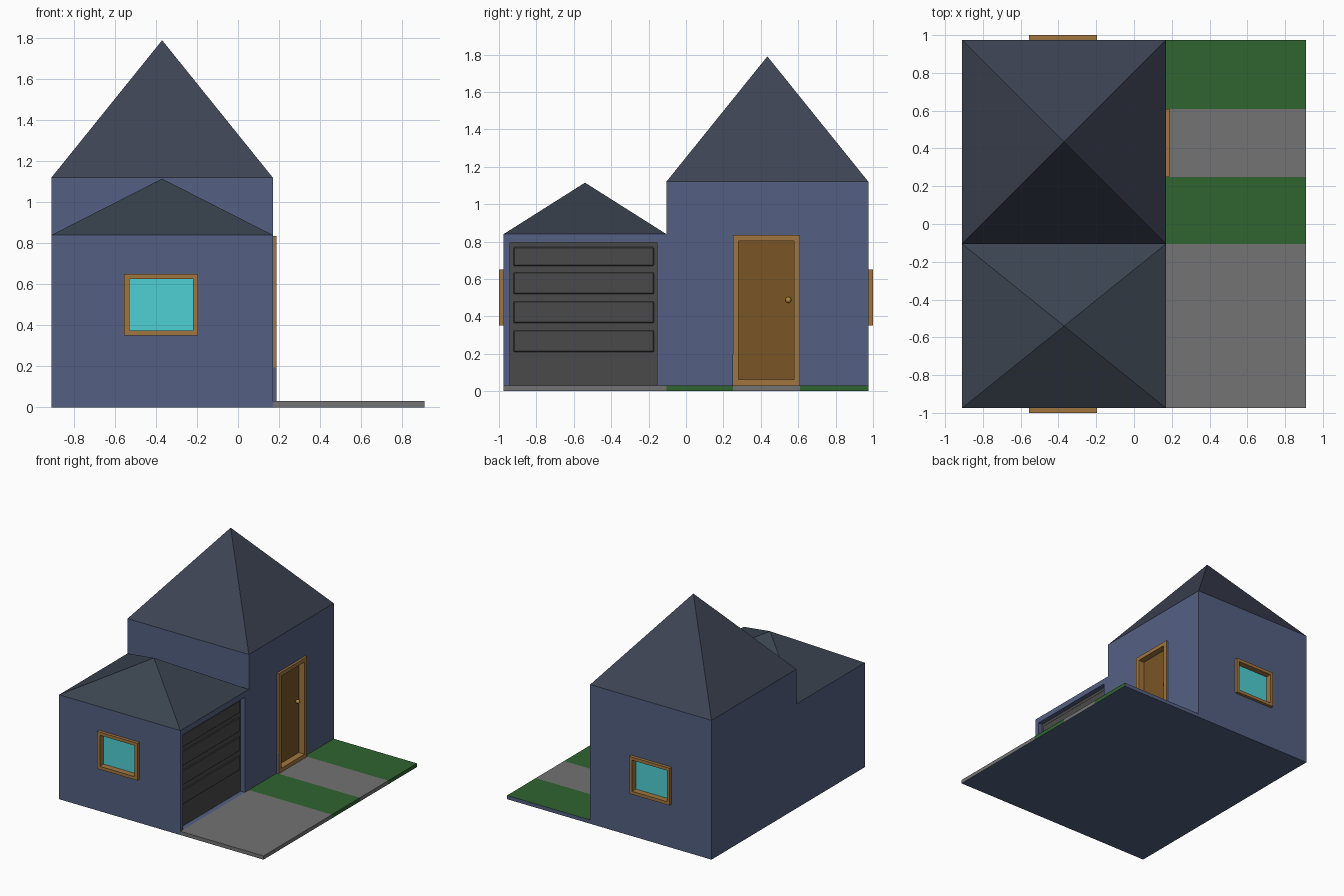
import bpy, bmesh
from mathutils import Vector, Matrix

if "Cube" in bpy.data.objects:
    bpy.data.objects.remove(bpy.data.objects["Cube"])


def material(name, hex_code):
    def lin(c):
        return c / 12.92 if c <= 0.04045 else ((c + 0.055) / 1.055) ** 2.4
    rgb = [lin(int(hex_code[i:i + 2], 16) / 255) for i in (0, 2, 4)]
    m = bpy.data.materials.new(name)
    m.diffuse_color = (*rgb, 1)
    m.use_nodes = True
    m.node_tree.nodes["Principled BSDF"].inputs["Base Color"].default_value = m.diffuse_color
    return m


WALL = material("wall_blue", "546083")
ROOF = material("roof_slate", "3E4454")
ROOF_LOW = material("low_roof_slate", "3A434F")
WOOD = material("trim_wood", "A0763F")
DOOR = material("door_wood", "7A5626")
GLASS = material("glass", "4FD0D4")
GREY = material("paving", "737373")
DARK = material("garage_grey", "4A4A4A")
GRASS = material("grass", "306430")
BRASS = material("brass", "B08A3C")


def finish(name, bm, *mats):
    bmesh.ops.recalc_face_normals(bm, faces=bm.faces[:])
    me = bpy.data.meshes.new(name)
    bm.to_mesh(me)
    bm.free()
    for m in mats:
        me.materials.append(m)
    ob = bpy.data.objects.new(name, me)
    bpy.context.collection.objects.link(ob)
    return ob


def box(name, lo, hi, *mats, paint=None):
    lo, hi = Vector(lo), Vector(hi)
    bm = bmesh.new()
    bmesh.ops.create_cube(bm, size=1, matrix=Matrix.Translation((lo + hi) / 2) @ Matrix.Diagonal((*(hi - lo), 1)))
    if paint:
        for f in bm.faces:
            f.material_index = int(paint(f.normal))
    return finish(name, bm, *mats)


# local (across, up, outward) to world for each wall
SIDES = {"front": lambda u, v, w: (u, -w, v),
         "back": lambda u, v, w: (u, w, v),
         "right": lambda u, v, w: (w, u, v)}


def side_box(name, side, a, b, mat):
    p, q = SIDES[side](*a), SIDES[side](*b)
    return box(name, [min(s) for s in zip(p, q)], [max(s) for s in zip(p, q)], mat)


def ring(name, side, u0, u1, v0, v1, t, w0, w1, mat):
    bm = bmesh.new()
    loops = []
    for d, w in ((0, w0), (0, w1), (t, w1), (t, w0)):
        pts = [(u0 + d, v0 + d), (u1 - d, v0 + d), (u1 - d, v1 - d), (u0 + d, v1 - d)]
        loops.append([bm.verts.new(SIDES[side](u, v, w)) for u, v in pts])
    for k in range(4):
        a, b = loops[k], loops[(k + 1) % 4]
        for i in range(4):
            j = (i + 1) % 4
            bm.faces.new((a[i], a[j], b[j], b[i]))
    return finish(name, bm, mat)


# house walls: stepped side profile extruded across x
bm = bmesh.new()
profile = [(-.975, 0), (.975, 0), (.975, 1.12), (-.105, 1.12), (-.105, .84), (-.975, .84)]
face = bm.faces.new([bm.verts.new((-.91, y, z)) for y, z in profile])
ext = bmesh.ops.extrude_face_region(bm, geom=[face])
bmesh.ops.translate(bm, vec=(1.08, 0, 0),
                    verts=[g for g in ext["geom"] if isinstance(g, bmesh.types.BMVert)])
walls = finish("house_walls", bm, WALL)


def cut(name, side, a, b):
    c = side_box(name, side, a, b, WALL)
    c.hide_render = True
    c.display_type = 'WIRE'
    mod = walls.modifiers.new(name, 'BOOLEAN')
    mod.operation = 'DIFFERENCE'
    mod.solver = 'EXACT'
    mod.object = c


# roofs: open-bottomed pyramids
def roof(name, y0, y1, z, top, mat):
    bm = bmesh.new()
    base = [bm.verts.new(p) for p in
            ((-.91, y0, z), (.17, y0, z), (.17, y1, z), (-.91, y1, z))]
    apex = bm.verts.new((-.37, (y0 + y1) / 2, top))
    for i in range(4):
        bm.faces.new((base[i], base[(i + 1) % 4], apex))
    finish(name, bm, mat)


roof("main_roof", -.105, .975, 1.12, 1.79, ROOF)
roof("garage_roof", -.975, -.105, .84, 1.115, ROOF_LOW)

# windows
for side in ("front", "back"):
    cut(side + "_window_cutter", side, (-.545, .36, .95), (-.205, .64, 1.1))
    ring(side + "_window_frame", side, -.555, -.195, .35, .65, .025, .945, 1.0, WOOD)
    side_box(side + "_window_glass", side, (-.54, .365, .94), (-.21, .635, .952), GLASS)

# front door
cut("door_cutter", "right", (.265, .045, .13), (.595, .82, .4))
ring("door_frame", "right", .25, .61, .03, .835, .032, .13, .188, WOOD)
side_box("door", "right", (.27, .05, .12), (.59, .815, .137), DOOR)
side_box("door_frame_side", "right", (.249, .03, .17), (.251, .195, .187), WALL)
bm = bmesh.new()
bmesh.ops.create_uvsphere(bm, u_segments=20, v_segments=12, radius=.016,
                          matrix=Matrix.Translation((.15, .547, .488)))
for f in bm.faces:
    f.smooth = True
finish("door_knob", bm, BRASS)

# garage door with raised panels
cut("garage_cutter", "right", (-.94, .03, .13), (-.155, .795, .4))
side_box("garage_door", "right", (-.94, .03, .12), (-.155, .795, .132), DARK)
for i, z in enumerate((.21, .365, .52, .67)):
    p = side_box(f"garage_panel_{i + 1}", "right", (-.922, z, .128), (-.172, z + (.1 if i == 3 else .115), .14), DARK)
    b = p.modifiers.new("soft_edge", 'BEVEL')
    b.width = .004
    b.segments = 1

# yard strips, blue underneath and along the back edge
yard = [("driveway", -.975, -.105, GREY), ("lawn_middle", -.105, .25, GRASS),
        ("path", .25, .61, GREY), ("lawn_back", .61, .975, GRASS)]
for name, y0, y1, m in yard:
    box(name, (.17, y0, 0), (.91, y1, .03), m, WALL,
        paint=lambda n: n.z < -.5 or n.y > .5)
